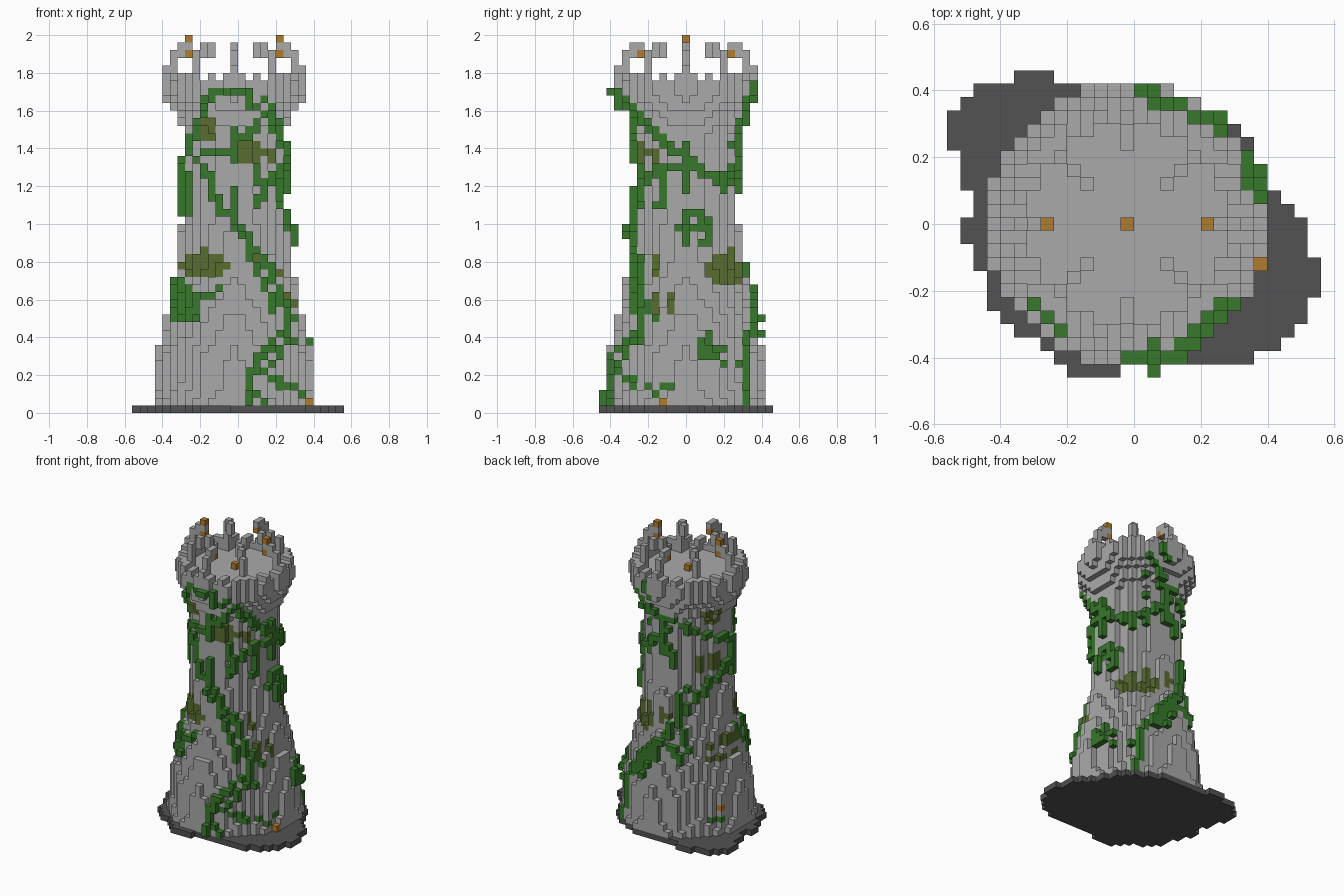
import bpy, bmesh, math, random
from mathutils import Vector

random.seed(4)
SIZE = 0.04
CENTRE = -0.02          # the tower axis sits half a block off the middle
DIRS = [(1, 0, 0), (-1, 0, 0), (0, 1, 0), (0, -1, 0), (0, 0, 1), (0, 0, -1)]

cube = bpy.data.objects.get("Cube")
if cube:
    bpy.data.objects.remove(cube, do_unlink=True)


def material(name, rgb):
    m = bpy.data.materials.new(name)
    m.use_nodes = True
    colour = (*rgb, 1)
    m.diffuse_color = colour
    m.node_tree.nodes["Principled BSDF"].inputs["Base Color"].default_value = colour
    return m


stone = material("grey_stone", (0.4, 0.4, 0.4))
dark = material("dark_ground", (0.085, 0.085, 0.085))
leaf = material("ivy_green", (0.04, 0.19, 0.025))
moss = material("moss_olive", (0.1, 0.15, 0.03))
amber = material("lantern_amber", (0.43, 0.2, 0.03))

# ---------- Ground slab: start and end column of every row, front to back
starts = [9, 8, 7, 5, 4, 3, 3, 3, 2, 2, 1, 1, 2, 2, 1, 1, 1, 0, 0, 0, 1, 2, 5]
ends = [13, 23, 25, 26, 27, 27, 28, 28, 28, 27, 27, 27, 26, 25, 24, 24, 23, 23, 22, 21, 19, 17, 8]
ground = {(i - 13, j - 11, 0) for j, (a, b) in enumerate(zip(starts, ends)) for i in range(a, b)}

# ---------- Tower wall: a stepped round body with flared foot and crown
profile = [(0, 10.9), (0.12, 10.25), (0.35, 10), (0.38, 9.5), (0.52, 9), (0.56, 8.5), (0.71, 8),
           (0.76, 7.4), (0.99, 7.05), (1.01, 6.65), (1.48, 6.65), (1.66, 9), (1.71, 9.15), (2, 9.15)]


def radius(z):
    for (z0, r0), (z1, r1) in zip(profile, profile[1:]):
        if z <= z1:
            return r0 + (r1 - r0) * (z - z0) / (z1 - z0)


wall = set()
DECK = 43
for u in range(-11, 12):
    for v in range(-11, 12):
        # slightly flattened on the diagonals
        d = math.hypot(u, v) * (1 + 0.03 * math.sin(2 * math.atan2(v, u)) ** 2)
        for k in range(1, DECK):
            if d <= radius((k + 0.5) * SIZE):
                wall.add((u, v, k))
        # battlement ring with alternating teeth
        if 7.6 <= d <= 9.15:
            for k in range(DECK, DECK + 1 + min(abs(u), abs(v)) % 2):
                wall.add((u, v, k))

# ---------- Curved claws leaning in over the deck, four straight, four diagonal
claws, lanterns = set(), {(0, 0, DECK)}
straight = [(9, DECK, 46), (8, DECK, 48), (7, 47, 49), (6, 48, 49)]
slanted = [(6, DECK, 45), (5, DECK, 48), (4, 47, 49), (3, 47, 49)]
for sx, sy in [(1, 0), (-1, 0), (0, 1), (0, -1), (1, 1), (1, -1), (-1, 1), (-1, -1)]:
    for r, low, high in (slanted if sx and sy else straight):
        claws |= {(sx * r, sy * r, k) for k in range(low, high)}
    if not (sx and sy):
        lanterns.add((sx * 6, sy * 6, 47))
    if not sy:
        lanterns.add((sx * 6, 0, 49))
wall -= claws

# ---------- Ivy and moss laid onto the wall, seen along a compass direction
ivy, mossy = set(), set()


def project(angle, a, z):
    """First wall block met along the direction, and the free block before it."""
    t = math.radians(angle)
    out, side = Vector((math.cos(t), math.sin(t))), Vector((-math.sin(t), math.cos(t)))
    a = (a + CENTRE * math.sin(t)) / SIZE
    k = int(z / SIZE)
    before = None
    for n in range(140, -1, -1):
        p = out * n * 0.1 + side * a
        cell = (round(p.x), round(p.y), k)
        if cell in wall:
            return cell, before
        before = cell
    return None, before


def touches(cell):
    return any(tuple(c + d for c, d in zip(cell, step)) in wall for step in DIRS)


def vine(angle, *points, flush=False):
    """A run of ivy blocks, on the wall or set flush into it."""
    for (a0, z0), (a1, z1) in zip(points, points[1:]):
        steps = max(2, int(math.hypot(a1 - a0, z1 - z0) / 0.02))
        for n in range(steps + 1):
            f = n / steps
            hit, free = project(angle, a0 + (a1 - a0) * f, z0 + (z1 - z0) * f)
            cell = hit if flush else free
            if cell and cell[2] > 0 and touches(cell):
                ivy.add(cell)


def moss_patch(angle, a, z, width, height):
    for i in range(-4, 5):
        for j in range(-3, 4):
            x, y = i * SIZE, j * SIZE
            if (x / width) ** 2 + (y / height) ** 2 < random.uniform(0.8, 1.4):
                hit = project(angle, a + x, z + y)[0]
                if hit:
                    mossy.add(hit)


FRONT, RIGHT, BACK_RIGHT, BACK_LEFT = -90, 0, 45, 135
# front growth
vine(FRONT, (-.18, 1.62), (-.14, 1.68), (-.06, 1.7), flush=True)
vine(FRONT, (-.02, 1.74), (-.02, 1.7))
vine(FRONT, (.02, 1.7), (.04, 1.67), (.1, 1.62))
vine(FRONT, (-.18, 1.62), (-.22, 1.48), (-.26, 1.4), (-.2, 1.3), (-.14, 1.26), (-.12, 1.12),
     (.04, .94), (.16, .78), (.22, .62), (.28, .5), (.14, .32), (.06, .2), (.08, .06))
vine(FRONT, (.16, 1.58), (.22, 1.48), (.26, 1.36), (.26, 1.24), (.22, 1.1))
vine(FRONT, (.2, 1.26), (.14, 1.2), (.1, 1.1))
vine(FRONT, (.14, 1.58), (.06, 1.48), (-.04, 1.4), (-.18, 1.36))
vine(FRONT, (-.26, 1.24), (-.28, 1.04))
vine(FRONT, (-.34, .7), (-.32, .5), (-.28, .64), (-.24, .48), (-.22, .6), (-.12, .64))
vine(FRONT, (-.3, .68), (-.3, .48))
vine(FRONT, (.16, .2), (.28, .12), flush=True)
vine(FRONT, (.26, 1.0), (.3, .88))
# right growth
vine(RIGHT, (-.38, 1.72), (-.26, 1.58), (-.1, 1.42), (.04, 1.32), (.14, 1.26), (.2, 1.18))
vine(RIGHT, (.26, 1.42), (.28, 1.24), (.2, 1.2), (.08, 1.26))
vine(RIGHT, (-.28, 1.5), (-.26, 1.3), (-.2, 1.24), (-.12, 1.24), (-.14, 1.08))
vine(RIGHT, (-.26, 1.2), (-.28, .8), (-.28, .56), (-.22, .44), (-.34, .3), (-.4, .2), (-.42, .06))
vine(RIGHT, (-.04, .96), (.02, 1.06), (.12, 1.02), (.1, .88))
vine(RIGHT, (0, 1.0), (.1, .98))
vine(RIGHT, (.36, .66), (.34, .4), (.34, .06))
vine(RIGHT, (.06, .3), (.12, .4), (.08, .34), (.2, .26))
vine(RIGHT, (.1, .36), (.2, .32))
vine(RIGHT, (-.18, .1), (-.06, .14), flush=True)
vine(RIGHT, (.36, 1.74), (.34, 1.62))
# growth around the back
vine(BACK_RIGHT, (-.26, 1.3), (.09, 1.25), (.22, 1.4), (.15, 1.65))
vine(BACK_RIGHT, (.28, 1.0), (.28, .7), (.22, .6), (.03, .25))
vine(BACK_LEFT, (-.28, 1.55), (-.15, 1.5), (.07, 1.38), (.26, 1.3), (.26, 1.04))
vine(BACK_LEFT, (.24, 1.15), (0, .95), (-.25, .58), (-.32, .42))
vine(BACK_LEFT, (-.22, 1.34), (-.13, 1.27), (-.12, 1.18))
vine(BACK_LEFT, (-.05, .75), (-.08, .55), (-.14, .62))
vine(BACK_LEFT, (.1, .14), (.18, .14), flush=True)

for spot in [(FRONT, -.18, 1.5, .06, .06), (FRONT, .06, 1.38, .09, .05),
             (FRONT, -.18, .78, .12, .07), (FRONT, .26, .58, .04, .04),
             (RIGHT, -.22, 1.38, .05, .05), (RIGHT, -.18, .78, .07, .05),
             (RIGHT, .22, .78, .09, .07), (RIGHT, -.14, .58, .1, .07),
             (BACK_RIGHT, .03, .75, .14, .06), (BACK_LEFT, .1, 1.18, .11, .06),
             (BACK_LEFT, .2, .6, .11, .06), (BACK_LEFT, -.25, .8, .08, .06),
             (BACK_LEFT, .12, 1.5, .07, .05)]:
    moss_patch(*spot)

# lanterns set into the foot of the wall
for angle, a, z in [(RIGHT, -.12, .06), (BACK_LEFT, .15, .2)]:
    lanterns.add(project(angle, a, z)[0])
ivy -= lanterns | claws
wall -= lanterns | ivy

# ---------- Turn block sets into meshes, keeping only exposed faces
solid = ground | wall | claws | lanterns | ivy


def build(name, cells, mats, pick=lambda cell: 0):
    bm = bmesh.new()
    corners = {}

    def corner(p):
        if p not in corners:
            corners[p] = bm.verts.new((CENTRE + p[0] * SIZE / 2, p[1] * SIZE / 2, p[2] * SIZE / 2))
        return corners[p]

    for cell in sorted(cells):
        mid = (2 * cell[0], 2 * cell[1], 2 * cell[2] + 1)
        for step in DIRS:
            if tuple(c + d for c, d in zip(cell, step)) in solid:
                continue
            n = Vector(step)
            s = Vector((step[2], step[0], step[1]))
            t = n.cross(s)
            ring = [s + t, t - s, -s - t, s - t]
            face = bm.faces.new([corner(tuple(int(m + c) for m, c in zip(mid, n + q))) for q in ring])
            face.material_index = pick(cell)
    mesh = bpy.data.meshes.new(name)
    bm.to_mesh(mesh)
    bm.free()
    for m in mats:
        mesh.materials.append(m)
    bpy.context.collection.objects.link(bpy.data.objects.new(name, mesh))


build("ground_slab", ground, [dark])
build("tower_wall", wall, [stone, moss], lambda cell: int(cell in mossy))
build("crown_claws", claws, [stone])
build("lanterns", lanterns, [amber])
build("ivy", ivy, [leaf])
